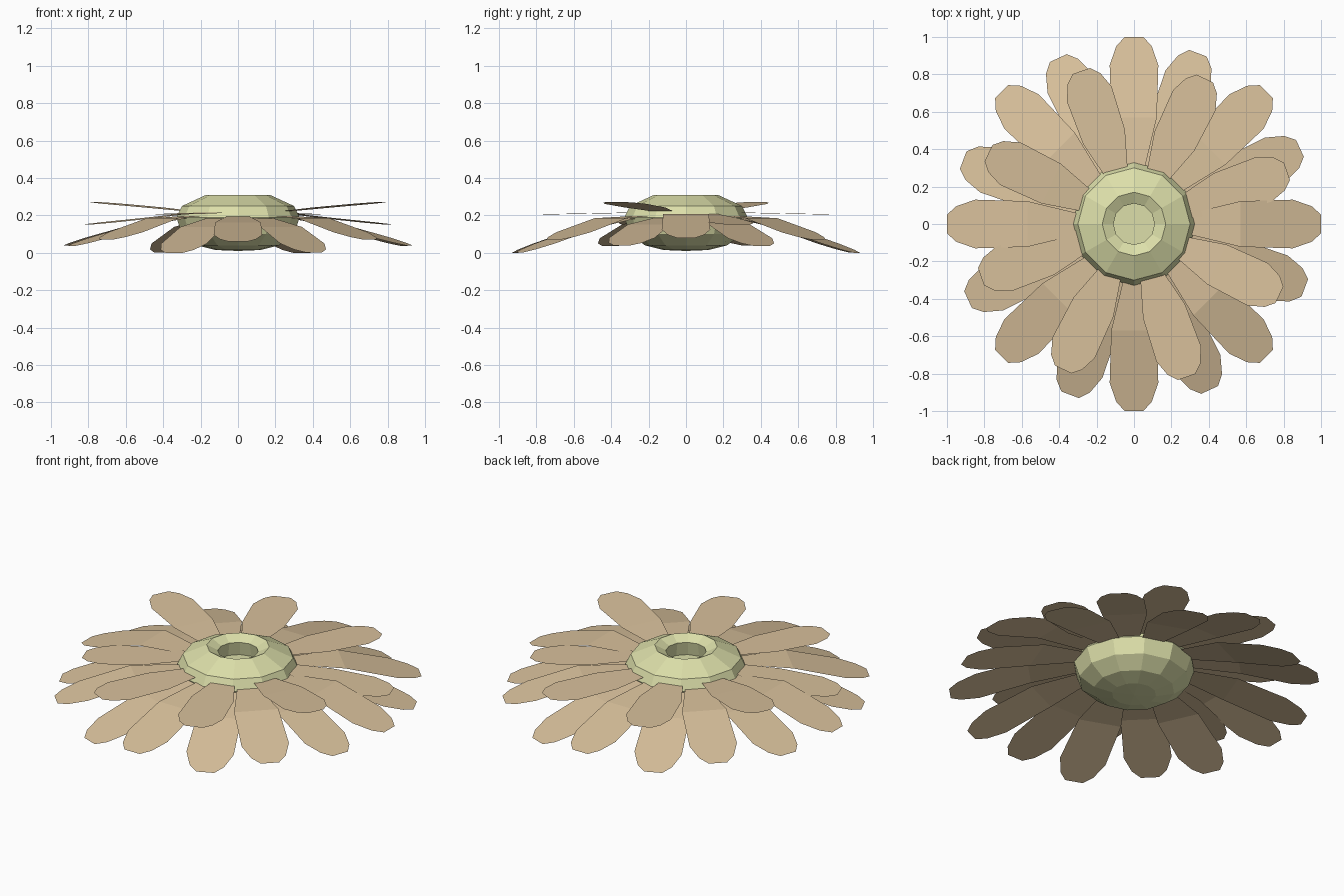
import bpy, bmesh, math
from mathutils import Matrix, Vector

cube = bpy.data.objects.get("Cube")
if cube:
    bpy.data.objects.remove(cube, do_unlink=True)


def material(name, color):
    mat = bpy.data.materials.new(name)
    mat.use_nodes = True
    mat.diffuse_color = color
    mat.node_tree.nodes["Principled BSDF"].inputs["Base Color"].default_value = color
    return mat


def add_object(name, bm, mat):
    mesh = bpy.data.meshes.new(name)
    bm.to_mesh(mesh)
    bm.free()
    mesh.materials.append(mat)
    obj = bpy.data.objects.new(name, mesh)
    bpy.context.collection.objects.link(obj)
    return obj


tan = material("petal tan", (0.69, 0.53, 0.33, 1))
green = material("pale green", (0.72, 0.74, 0.40, 1))

# Petal outline: distance along the length, half width
OUTLINE = [(0.27, 0.05), (0.57, 0.122), (0.85, 0.13), (0.95, 0.095), (1.0, 0.05)]


def petal(name, degrees, length, width, base_z, fold_z, tip_z):
    """A thin strip that leaves the hub, folds once and tapers to a blunt tip."""
    bm = bmesh.new()
    turn = Matrix.Rotation(math.radians(degrees), 3, 'Z')
    (start, _), (fold, _) = OUTLINE[:2]
    previous = None
    for along, half in OUTLINE:
        if along <= fold:
            z = base_z + (fold_z - base_z) * (along - start) / (fold - start)
        else:
            z = fold_z + (tip_z - fold_z) * (along - fold) / (1 - fold)
        row = [bm.verts.new(turn @ Vector((along * length, side * half * width, z)))
               for side in (-1, 1)]
        if previous:
            bm.faces.new((previous[0], row[0], row[1], previous[1]))
        previous = row
    return add_object(name, bm, tan)


# Three layers of eight petals; opposite petals match
UPPER_TIPS = [0.15, 0.205, 0.215, 0.272]
for i in range(8):
    angle = i * 45
    wave = math.cos(math.radians(2 * angle))
    petal(f"middle_petal_{i + 1}", angle, 1.0, 1.0,
          0.20, 0.185 + 0.022 * wave, 0.07 + 0.01 * wave)

    angle = i * 45 + 24.5
    wave = math.cos(math.radians(2 * angle))
    petal(f"lower_petal_{i + 1}", angle, 0.975, 1.0,
          0.195, 0.145 + 0.01 * wave, 0.02 + 0.0265 * wave)

    tip = UPPER_TIPS[i % 4]
    petal(f"upper_petal_{i + 1}", i * 45 + 19, 0.865, 0.97,
          0.217, 0.217 + 0.45 * (tip - 0.217), tip)

# Faceted hub with a hollow top, turned from a profile (radius, height)
PROFILE = [(0, 0.2), (0.125, 0.2), (0.11, 0.28), (0.17, 0.31), (0.3, 0.25),
           (0.33, 0.19), (0.3, 0.1), (0.22, 0.04), (0.12, 0.015), (0, 0.01)]
bm = bmesh.new()
points = [bm.verts.new((r, 0, z)) for r, z in PROFILE]
edges = [bm.edges.new(pair) for pair in zip(points, points[1:])]
bmesh.ops.spin(bm, geom=points + edges, cent=(0, 0, 0), axis=(0, 0, 1),
               angle=math.tau, steps=12)
bmesh.ops.remove_doubles(bm, verts=bm.verts, dist=0.0005)
bmesh.ops.recalc_face_normals(bm, faces=bm.faces)
add_object("hub", bm, green)
